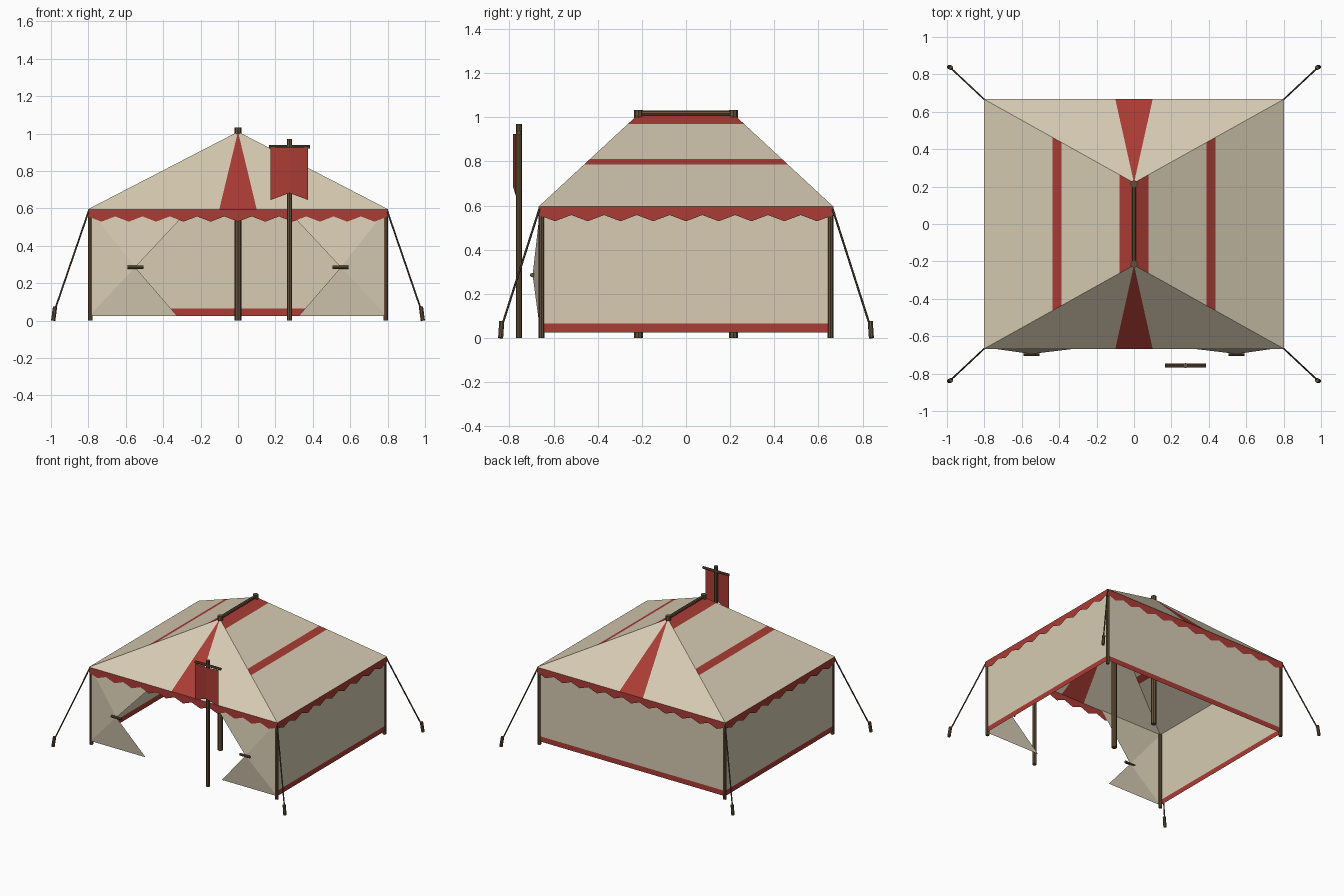
import bpy
from mathutils import Vector

cube = bpy.data.objects.get("Cube")
if cube:
    bpy.data.objects.remove(cube, do_unlink=True)


def material(name, rgb):
    m = bpy.data.materials.new(name)
    m.use_nodes = True
    m.diffuse_color = (*rgb, 1)
    bsdf = next(n for n in m.node_tree.nodes if n.type == 'BSDF_PRINCIPLED')
    bsdf.inputs["Base Color"].default_value = (*rgb, 1)
    bsdf.inputs["Roughness"].default_value = 0.9
    return m


CANVAS = material("cream canvas", (0.68, 0.60, 0.45))
RED = material("red cloth", (0.41, 0.045, 0.035))
WOOD = material("brown wood", (0.13, 0.082, 0.04))
ROPE = material("dark rope", (0.09, 0.065, 0.04))

# Main dimensions
EX, EY, EZ = 0.803, 0.668, 0.595      # eaves
RY, RZ = 0.22, 1.01                   # ridge
WX, WY = 0.795, 0.66                  # walls
BOTTOM, HEM = 0.025, 0.065


def panels(name, polygons):
    """Cloth made of (points, material) polygons."""
    verts, faces, slots = [], [], []
    for points, mat in polygons:
        faces.append(range(len(verts), len(verts) + len(points)))
        verts += [tuple(p) for p in points]
        slots.append(0 if mat == CANVAS else 1)
    mesh = bpy.data.meshes.new(name)
    mesh.from_pydata(verts, [], [list(f) for f in faces])
    mesh.materials.append(CANVAS)
    mesh.materials.append(RED)
    for poly, slot in zip(mesh.polygons, slots):
        poly.material_index = slot
    obj = bpy.data.objects.new(name, mesh)
    bpy.context.collection.objects.link(obj)
    return obj


def rod(name, start, end, radius, mat=WOOD, sides=8):
    a, b = Vector(start), Vector(end)
    bpy.ops.mesh.primitive_cylinder_add(vertices=sides, radius=radius,
                                        depth=(b - a).length, location=(a + b) / 2)
    obj = bpy.context.object
    obj.rotation_euler = (b - a).to_track_quat('Z', 'Y').to_euler()
    obj.name = name
    obj.data.materials.append(mat)
    return obj


def valance(name, start, end, teeth):
    """Red strip with a pointed lower edge."""
    a, b = Vector(start), Vector(end)
    polys = []
    for i in range(teeth):
        p, m, q = (a.lerp(b, (i + f) / teeth) for f in (0, 0.5, 1))
        up = Vector((0, 0, 0.038))
        tip = Vector((0, 0, 0.066))
        polys.append(([p, p - up, m - tip, q - up, q], RED))
    return panels(name, polys)


# Roof: striped side slopes and end slopes with a red wedge
LEVELS = (EZ, 0.785, 0.81, 0.97, RZ)
for side, sx in (("left", 1), ("right", -1)):
    polys = []
    for i, (z0, z1) in enumerate(zip(LEVELS, LEVELS[1:])):
        rows = []
        for z in (z0, z1):
            t = (z - EZ) / (RZ - EZ)
            rows.append((sx * EX * (1 - t), EY + (RY - EY) * t, z))
        (xa, ya, za), (xb, yb, zb) = rows
        quad = [(xa, -sx * ya, za), (xa, sx * ya, za), (xb, sx * yb, zb), (xb, -sx * yb, zb)]
        polys.append((quad, RED if i % 2 else CANVAS))
    panels(f"{side}_roof", polys)

for end, sy in (("front", -1), ("back", 1)):
    xs = (-EX, -0.1, 0.1, EX)
    polys = []
    for i in range(3):
        tri = [(-sy * xs[i], sy * EY, EZ), (-sy * xs[i + 1], sy * EY, EZ), (0, sy * RY, RZ)]
        polys.append((tri, RED if i == 1 else CANVAS))
    panels(f"{end}_roof", polys)
    valance(f"{end}_valance", (-sy * -EX, sy * EY, EZ), (-sy * EX, sy * EY, EZ), 11)


# Walls with a red hem
def wall(name, a, b):
    polys = []
    for z0, z1, mat in ((BOTTOM, HEM, RED), (HEM, EZ, CANVAS)):
        polys.append(([(*a, z0), (*b, z0), (*b, z1), (*a, z1)], mat))
    panels(name, polys)


wall("back_wall", (WX, WY), (-WX, WY))
for side, sx in (("left", 1), ("right", -1)):
    wall(f"{side}_wall", (sx * WX, -sx * WY), (sx * WX, sx * WY))
    valance(f"{side}_valance", (sx * EX, -sx * EY, EZ), (sx * EX, sx * EY, EZ), 9)

    # Front flap drawn back to its tie
    top, low = (sx * WX, -WY, EZ), (sx * WX, -WY, BOTTOM)
    door_top, door_low = (sx * 0.26, -WY, EZ), (sx * 0.325, -WY, BOTTOM)
    tie = (sx * 0.55, -0.695, 0.285)
    tris = [(top, tie, door_top), (top, low, tie), (low, door_low, tie)]
    panels(f"{side}_door_flap", [(t if sx < 0 else t[::-1], CANVAS) for t in tris])
    rod(f"{side}_flap_tie", (sx * 0.505, -0.697, 0.285), (sx * 0.59, -0.697, 0.285), 0.01)

    # Corner poles, guy ropes and stakes
    for end, sy in (("front", -1), ("back", 1)):
        rod(f"{end}_{side}_pole", (sx * 0.79, sy * 0.655, 0), (sx * 0.79, sy * 0.655, 0.592), 0.013)
        rod(f"{end}_{side}_rope", (sx * 0.796, sy * 0.662, 0.592),
            (sx * 0.98, sy * 0.834, 0.055), 0.005, ROPE, 6)
        rod(f"{end}_{side}_stake", (sx * 0.988, sy * 0.84, 0), (sx * 0.978, sy * 0.835, 0.075), 0.012)

# Ridge poles and beam
for end, sy in (("front", -1), ("back", 1)):
    rod(f"{end}_ridge_pole", (0, sy * 0.215, 0), (0, sy * 0.215, 1.033), 0.02)
rod("ridge_beam", (0, -0.215, 1.018), (0, 0.215, 1.018), 0.012)

# Banner on its own pole
BX, BY = 0.275, -0.757
rod("banner_pole", (BX, BY, 0), (BX, BY, 0.97), 0.014)
rod("banner_crossbar", (BX - 0.11, BY, 0.93), (BX + 0.11, BY, 0.93), 0.01)
fold_top, fold_low = (BX, BY - 0.026, 0.925), (BX, BY - 0.026, 0.682)
halves = []
for s in (-1, 1):
    x = BX + s * 0.1
    quad = [(x, BY - 0.014, 0.925), (x, BY - 0.014, 0.645), fold_low, fold_top]
    halves.append((quad[::-s], RED))
panels("banner_cloth", halves)
